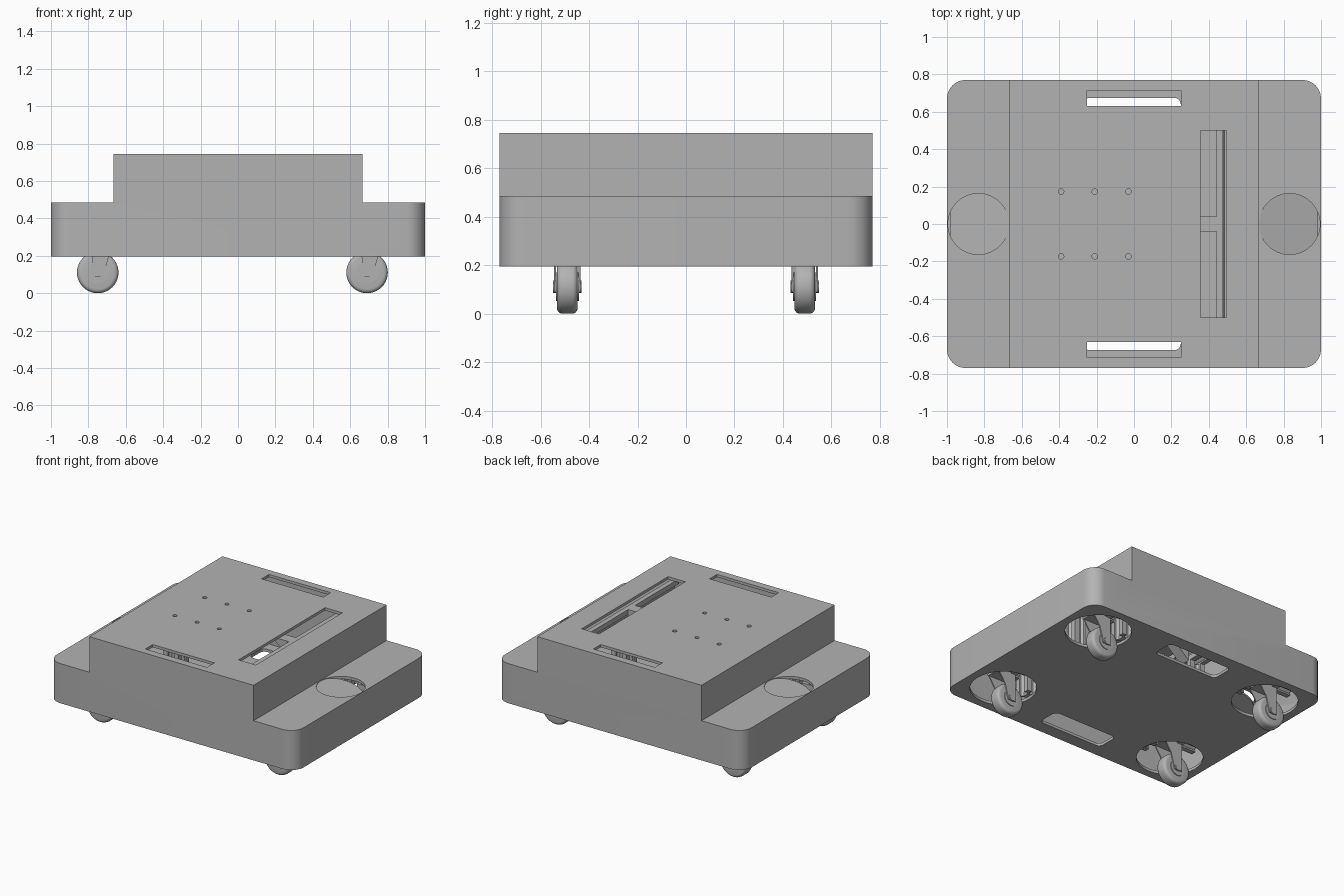
import bpy, bmesh, math
from mathutils import Matrix, Vector

cube = bpy.data.objects.get("Cube")
if cube:
    bpy.data.objects.remove(cube)

# One grey for everything
grey = bpy.data.materials.new("plain grey")
grey.use_nodes = True
GREY = (0.45, 0.45, 0.45, 1)
grey.diffuse_color = GREY
grey.node_tree.nodes["Principled BSDF"].inputs["Base Color"].default_value = GREY


def finish(name, bm, smooth=False):
    bmesh.ops.recalc_face_normals(bm, faces=bm.faces)
    mesh = bpy.data.meshes.new(name)
    bm.to_mesh(mesh)
    bm.free()
    mesh.materials.append(grey)
    ob = bpy.data.objects.new(name, mesh)
    bpy.context.collection.objects.link(ob)
    if smooth:
        shade(ob)
    return ob


def shade(ob):
    bpy.ops.object.select_all(action='DESELECT')
    ob.select_set(True)
    bpy.context.view_layer.objects.active = ob
    bpy.ops.object.shade_smooth_by_angle(angle=math.radians(35))


def prism(points, axis, start, end):
    """Extrude a closed profile along an axis; the profile uses the other two axes."""
    def place(p, d):
        return {'x': (d, *p), 'y': (p[0], d, p[1]), 'z': (*p, d)}[axis]
    bm = bmesh.new()
    face = bm.faces.new([bm.verts.new(place(p, start)) for p in points])
    out = bmesh.ops.extrude_face_region(bm, geom=[face])
    verts = [g for g in out['geom'] if isinstance(g, bmesh.types.BMVert)]
    shift = Vector(place((0, 0), end - start))
    bmesh.ops.translate(bm, verts=verts, vec=shift)
    return bm


def box(x0, x1, y0, y1, z0, z1):
    return prism([(x0, y0), (x1, y0), (x1, y1), (x0, y1)], 'z', z0, z1)


def cylinder(center, radius, depth, axis='z', sides=32):
    turn = Matrix.Rotation(math.pi / 2, 4, 'X') if axis == 'y' else Matrix()
    bm = bmesh.new()
    bmesh.ops.create_cone(bm, cap_ends=True, segments=sides, radius1=radius,
                          radius2=radius, depth=depth,
                          matrix=Matrix.Translation(center) @ turn)
    return bm


def round_uprights(bm, radius, test):
    """Bevel the vertical edges picked by a test on their position."""
    edges = [e for e in bm.edges
             if (e.verts[0].co - e.verts[1].co).xy.length < 1e-5 and test(e.verts[0].co)]
    bmesh.ops.bevel(bm, geom=edges, offset=radius, segments=8, profile=0.5,
                    affect='EDGES', clamp_overlap=True)
    return bm


def stepped_hull(inset):
    """Stepped box with rounded outer corners."""
    w, s, y = 1 - inset, 0.665 - inset, 0.77 - inset
    low, mid, top = 0.195 + inset, 0.485 - inset, 0.745 - inset
    outline = [(-w, low), (w, low), (w, mid), (s, mid),
               (s, top), (-s, top), (-s, mid), (-w, mid)]
    return round_uprights(prism(outline, 'y', -y, y), 0.1 - inset,
                          lambda c: abs(c.x) > w - 0.01)


# Body shell with its openings
body = finish("body_shell", stepped_hull(0))
cutters = [stepped_hull(0.02)]
for sy in (-1, 1):
    lo, hi = sorted((sy * 0.63, sy * 0.715))
    cutters.append(box(-0.25, 0.25, lo, hi, 0.7, 0.8))
    lo, hi = sorted((sy * 0.51, sy * 0.675))
    cutters.append(round_uprights(box(-0.27, 0.25, lo, hi, 0.1, 0.3), 0.035, lambda c: True))
    for sx in (-1, 1):
        cutters.append(cylinder((sx * 0.72, sy * 0.49, 0.2), 0.222, 0.1))
    for x in (-0.39, -0.21, -0.03):
        cutters.append(cylinder((x, sy * 0.173, 0.75), 0.015, 0.1, sides=16))
cutters.append(box(0.355, 0.495, -0.5, 0.5, 0.7, 0.8))
for sx in (-1, 1):
    cutters.append(cylinder((sx * 0.832, 0, 0.48), 0.163, 0.1))
helpers = []
for bm in cutters:
    helper = finish("cutter", bm)
    helper.hide_render = True
    mod = body.modifiers.new("opening", 'BOOLEAN')
    mod.operation, mod.solver, mod.object = 'DIFFERENCE', 'EXACT', helper
    helpers.append(helper)
graph = bpy.context.evaluated_depsgraph_get()
cut_mesh = bpy.data.meshes.new_from_object(body.evaluated_get(graph))
body.modifiers.clear()
body.data = cut_mesh
for helper in helpers:
    bpy.data.objects.remove(helper)
shade(body)

# Sloping dishes in the round openings of the side steps
for sx, side in ((-1, "right"), (1, "left")):
    bm = cylinder((sx * 0.832, 0, 0.43), 0.163, 0.1)
    for v in bm.verts:
        outward = (v.co.x * sx - 0.669) / 0.326
        v.co.z = (0.483 if v.co.z > 0.43 else 0.47) - 0.09 * outward
    finish(side + "_step_dish", bm, True)


# Slotted frame inside the shell
def slotted_profile(cx, cy, half):
    quarter = [(1, -1), (1, -0.4), (0.8, -0.4), (0.8, -0.6), (0.45, -0.25),
               (0.45, 0.25), (0.8, 0.6), (0.8, 0.4), (1, 0.4)]
    points = []
    for k in range(4):
        turn = Matrix.Rotation(k * math.pi / 2, 2)
        points += [turn @ Vector(p) * half + Vector((cx, cy)) for p in quarter]
    return [tuple(p) for p in points]


for sx, side in ((-1, "right"), (1, "left")):
    finish(side + "_top_rail", prism(slotted_profile(sx * 0.5, 0.665, 0.06), 'y', -0.55, 0.55))
    for y, place in ((-0.49, "front"), (0, "middle"), (0.49, "back")):
        finish(f"{side}_{place}_post", prism(slotted_profile(sx * 0.5, y, 0.06), 'z', 0.215, 0.605))
    finish(side + "_gusset", prism(
        [(sx * 0.44, 0.605), (sx * 0.3, 0.725), (sx * 0.44, 0.725)], 'y', -0.04, 0.04))


# Casters: wheel, hub, fork, swivel and mounting rail
def caster(sx, sy, label):
    px, y = sx * 0.72, sy * 0.49
    ax, az = px - 0.03, 0.111
    bm = cylinder((ax, y, az), 0.111, 0.085, 'y', 40)
    rims = [e for e in bm.edges if abs(e.verts[0].co.y - e.verts[1].co.y) < 1e-5]
    bmesh.ops.bevel(bm, geom=rims, offset=0.022, segments=4, profile=0.5, affect='EDGES')
    finish(label + "_wheel", bm, True)
    finish(label + "_hub", cylinder((ax, y, az), 0.058, 0.095, 'y'), True)
    finish(label + "_axle", cylinder((ax, y, az), 0.025, 0.118, 'y', 16), True)
    leg = [(ax - 0.03, 0.09), (ax + 0.03, 0.09), (ax + 0.06, 0.2),
           (ax + 0.12, 0.29), (ax - 0.03, 0.29), (ax - 0.028, 0.17)]
    for s, part in ((-1, "front"), (1, "back")):
        inner = y + s * 0.047
        finish(f"{label}_{part}_fork_leg", prism(leg, 'y', inner, inner + s * 0.008))
    finish(label + "_fork_crown", box(ax - 0.03, ax + 0.12, y - 0.055, y + 0.055, 0.28, 0.295))
    finish(label + "_swivel", cylinder((px, y, 0.31), 0.055, 0.03), True)
    finish(label + "_plate", box(px - 0.1, px + 0.1, y - 0.08, y + 0.08, 0.325, 0.34))
    lo, hi = sorted((sx * 0.56, sx * 0.96))
    finish(label + "_mounting_rail", prism(slotted_profile(y, 0.4, 0.06), 'x', lo, hi))


for sy, end in ((-1, "front"), (1, "back")):
    for sx, side in ((-1, "right"), (1, "left")):
        caster(sx, sy, f"{end}_{side}_caster")
